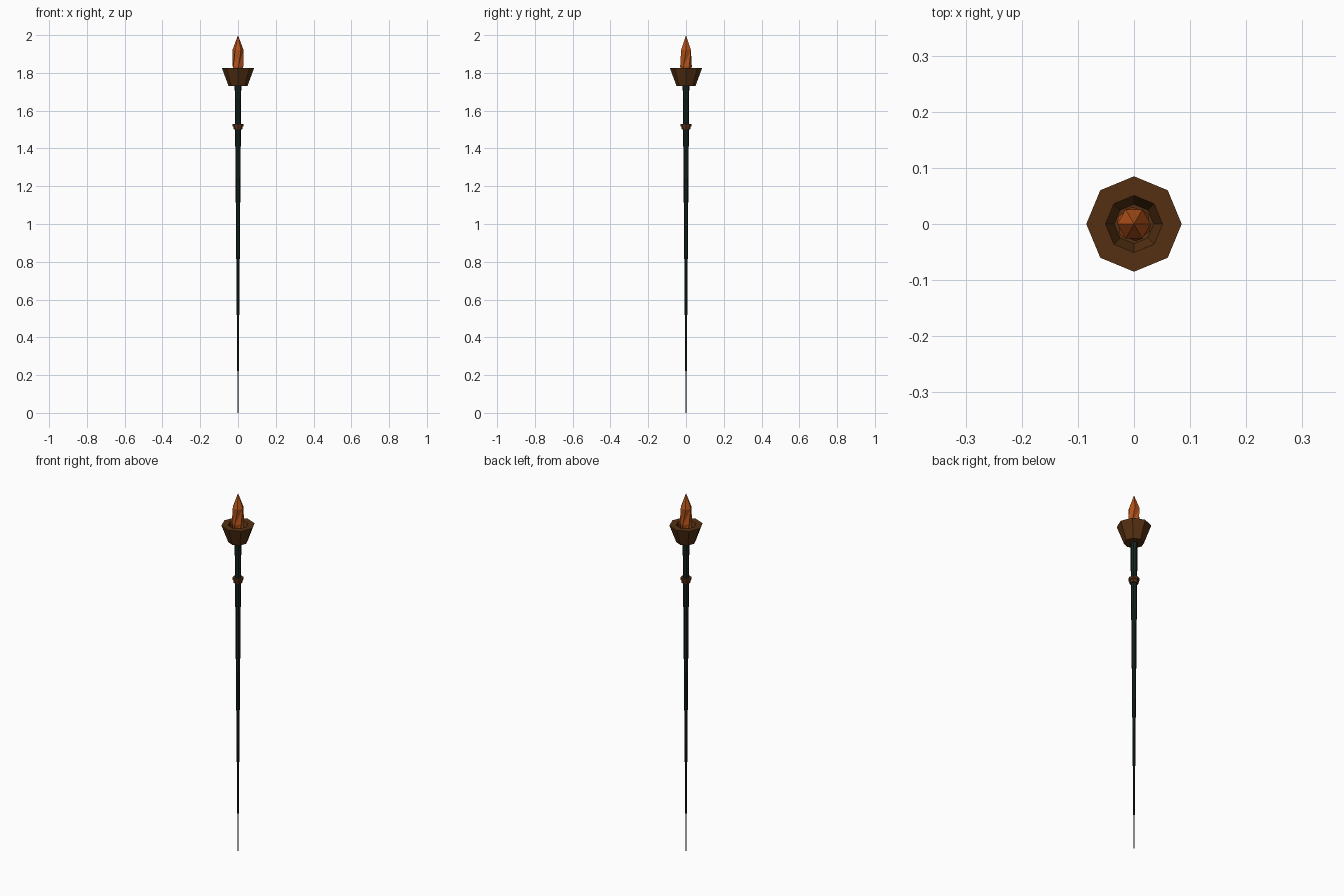
import bpy, math

if "Cube" in bpy.data.objects:
    bpy.data.objects.remove(bpy.data.objects["Cube"])


def material(name, rgb):
    m = bpy.data.materials.new(name)
    m.diffuse_color = (*rgb, 1)
    m.use_nodes = True
    m.node_tree.nodes["Principled BSDF"].inputs["Base Color"].default_value = m.diffuse_color
    return m


def lathe(name, profile, sides, mat, twist=0.0, start=0.0):
    """Spin (radius, z) points into a flat-shaded solid; radius 0 makes a tip."""
    verts, faces, rings = [], [], []
    for k, (r, z) in enumerate(profile):
        ring = []
        for i in range(1 if r == 0 else sides):
            a = start + k * twist + 2 * math.pi * i / sides
            ring.append(len(verts))
            verts.append((r * math.cos(a), r * math.sin(a), z))
        rings.append(ring)
    for lo, hi in zip(rings, rings[1:]):
        for i in range(sides):
            j = (i + 1) % sides
            if len(hi) == 1:
                faces.append((lo[i], lo[j], hi[0]))
            elif twist:
                faces += [(lo[i], lo[j], hi[j]), (lo[i], hi[j], hi[i])]
            else:
                faces.append((lo[i], lo[j], hi[j], hi[i]))
    faces.append(tuple(reversed(rings[0])))
    if len(rings[-1]) > 1:
        faces.append(tuple(rings[-1]))
    me = bpy.data.meshes.new(name)
    me.from_pydata(verts, [], faces)
    me.materials.append(mat)
    ob = bpy.data.objects.new(name, me)
    bpy.context.collection.objects.link(ob)
    return ob


iron = material("dark_iron", (0.008, 0.018, 0.014))
bronze = material("bronze", (0.09, 0.03, 0.006))
fire = material("fire", (0.45, 0.085, 0.01))

# Long tapered pole
lathe("pole", [(0.002, 0), (0.0175, 1.74)], 8, iron)

# Small flared collar around the pole
lathe("collar", [(0.022, 1.50), (0.025, 1.515), (0.028, 1.517), (0.028, 1.53)], 8, bronze)

# Flared bowl with a thick rim and a sunken well
lathe("bowl", [(0.05, 1.73), (0.085, 1.825), (0.051, 1.825), (0.035, 1.785)], 8, bronze)

# Twisted faceted flame
lathe("flame", [(0.026, 1.78), (0.031, 1.835), (0.030, 1.92), (0, 2.0)], 6, fire,
      twist=math.radians(25), start=math.radians(10))
